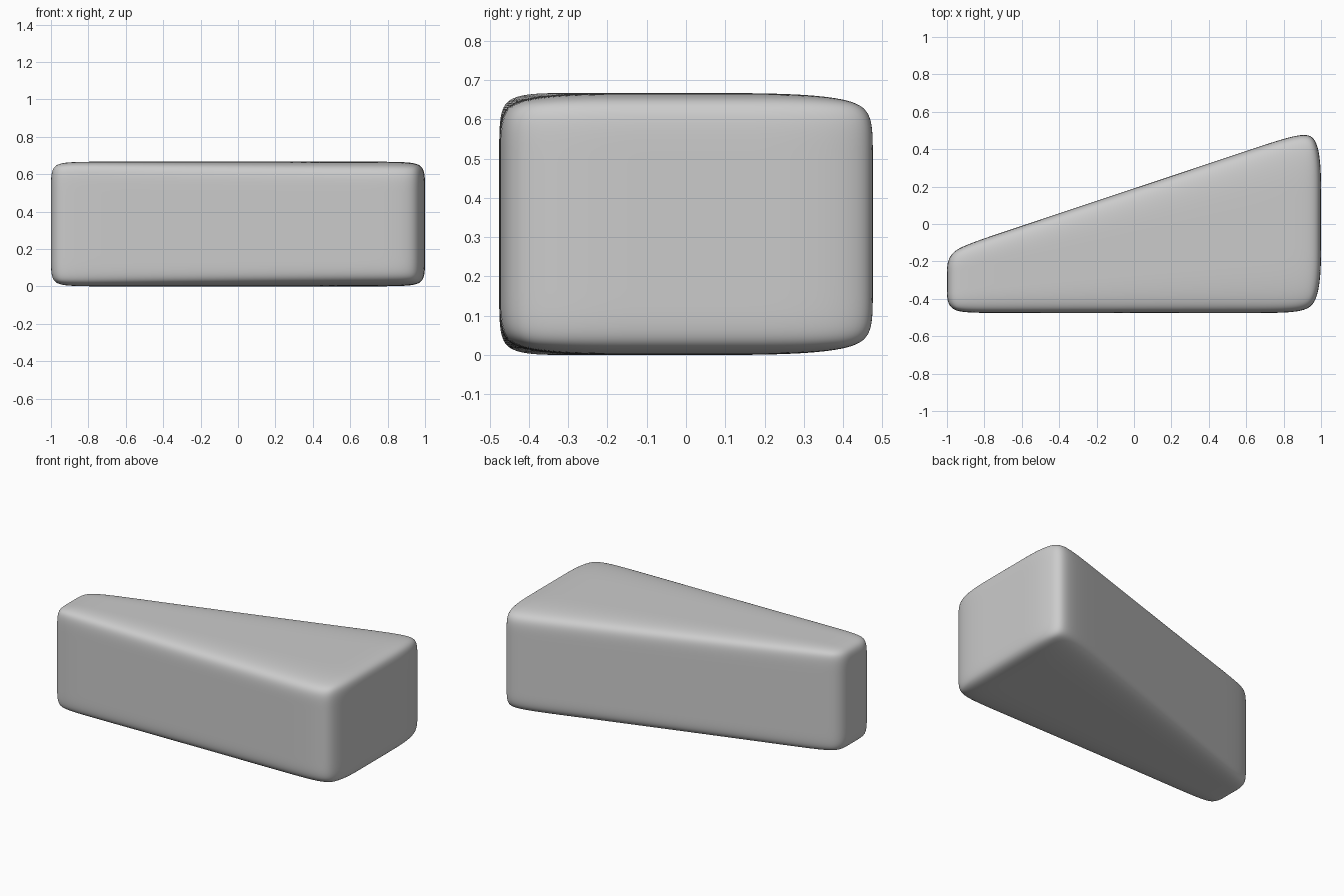
import bpy, bmesh
from mathutils import Vector

if "Cube" in bpy.data.objects:
    bpy.data.objects.remove(bpy.data.objects["Cube"])

# Overall dimensions: tapered in plan, narrow at the left end
FRONT, LEFT_W, RIGHT_W, HEIGHT = -0.476, 0.333, 1.0, 0.667
# Holding-loop distance from each face, as a fraction of each axis
LOOPS = (0.10, 0.40, 0.16)

# Unit cube with two holding loops per axis
bm = bmesh.new()
bmesh.ops.create_cube(bm, size=1.0)
bmesh.ops.translate(bm, verts=bm.verts, vec=(0.5, 0.5, 0.5))
for axis, f in enumerate(LOOPS):
    normal = Vector((0, 0, 0))
    normal[axis] = 1
    for pos in (f, 1 - f):
        bmesh.ops.bisect_plane(bm, geom=bm.verts[:] + bm.edges[:] + bm.faces[:],
                               plane_co=normal * pos, plane_no=normal)

# Taper the cube into the wedge
for v in bm.verts:
    u, t, h = v.co
    width = LEFT_W + (RIGHT_W - LEFT_W) * u
    v.co = (2 * u - 1, FRONT + width * t, HEIGHT * h)
bmesh.ops.recalc_face_normals(bm, faces=bm.faces)
for face in bm.faces:
    face.smooth = True

mesh = bpy.data.meshes.new("wedge_block")
bm.to_mesh(mesh)
bm.free()
block = bpy.data.objects.new("wedge_block", mesh)
bpy.context.collection.objects.link(block)

# Soft rounded edges
sub = block.modifiers.new("rounding", 'SUBSURF')
sub.levels = sub.render_levels = 4
